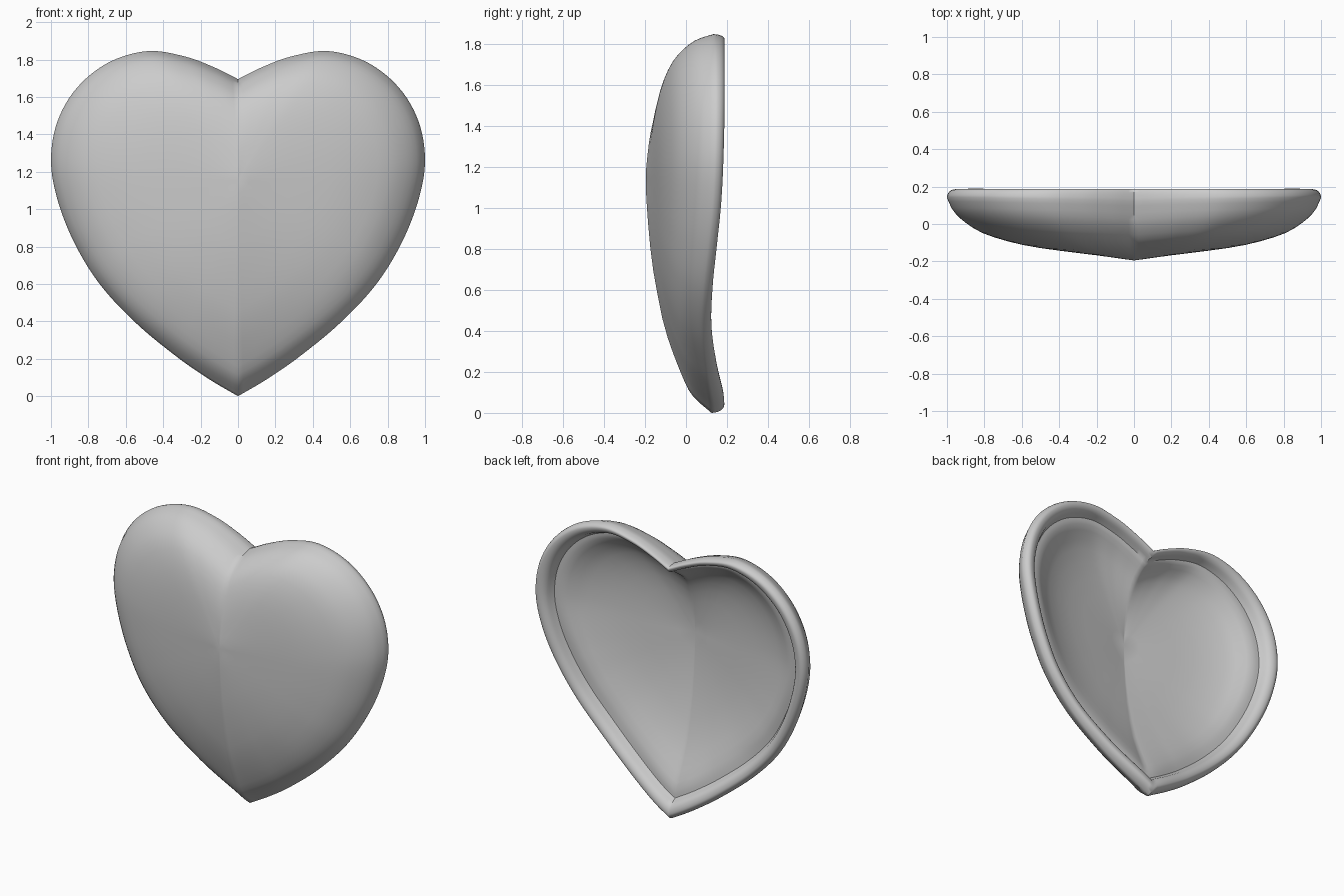
import bpy, bmesh, math

if "Cube" in bpy.data.objects:
    bpy.data.objects.remove(bpy.data.objects["Cube"])


def smooth(pts, t):
    """Cubic (finite-difference tangent) interpolation through (t, v) points."""
    n = len(pts)
    t = max(pts[0][0], min(pts[-1][0], t))
    i = 0
    while i < n - 2 and t > pts[i + 1][0]:
        i += 1

    def slope(k):
        a, b = pts[max(k - 1, 0)], pts[min(k + 1, n - 1)]
        return (b[1] - a[1]) / (b[0] - a[0])
    (t0, v0), (t1, v1) = pts[i], pts[i + 1]
    h = t1 - t0
    u = (t - t0) / h
    return ((2*u**3 - 3*u**2 + 1) * v0 + (u**3 - 2*u**2 + u) * h * slope(i)
            + (3*u**2 - 2*u**3) * v1 + (u**3 - u**2) * h * slope(i + 1))


# Right half of the heart outline (x, z), tip to notch
OUTLINE = [(0, 0), (.15, .088), (.32, .205), (.55, .395), (.74, .6), (.875, .82), (.965, 1.05),
           (1, 1.26), (.965, 1.47), (.86, 1.65), (.69, 1.785), (.48, 1.845),
           (.28, 1.815), (.12, 1.755), (0, 1.695)]
# Front surface depth from centre (0) to edge (1): sideways, down, up
SIDE = [(0, -.195), (.2, -.167), (.4, -.142), (.6, -.11), (.8, -.05), (.9, .01), (.97, .08), (1, .145)]
DOWN = [(0, -.195), (.08, -.194), (.3, -.174), (.435, -.152), (.65, -.1), (.85, -.015), (.93, .035), (1, .125)]
UP = [(0, -.195), (.08, -.194), (.4, -.172), (.65, -.135), (.8, -.09), (.9, -.03), (.96, .03), (1, .12)]
# Back rim depth against height
RIM = [(0, .187), (.05, .183), (.2, .15), (.4, .124), (.6, .13), (.8, .15), (1, .17), (1.2, .181), (1.5, .188), (1.85, .188)]
CZ = 1.15
SEG = 90
WALL = .1

# Resample the outline by chord length
d = [0]
for a, b in zip(OUTLINE, OUTLINE[1:]):
    d.append(d[-1] + math.dist(a, b))
xs = [(t, p[0]) for t, p in zip(d, OUTLINE)]
zs = [(t, p[1]) for t, p in zip(d, OUTLINE)]
rim_pts = [(smooth(xs, d[-1]*i/SEG), smooth(zs, d[-1]*i/SEG)) for i in range(SEG + 1)]
rim_pts[0], rim_pts[-1] = OUTLINE[0], OUTLINE[-1]


def depth(s, x, z):
    """Front depth at fraction s toward outline point (x, z)."""
    c = abs(x) / math.hypot(x, z - CZ)
    v = smooth(UP if z > CZ else DOWN, s)
    y = c * smooth(SIDE, s) + (1 - c) * v
    return y + (smooth(RIM, z) - .188) * s**4


def section(x, z):
    """(s, y) points: front surface, rounded lip, then hollow back."""
    r = smooth(RIM, z)
    out = [(s, depth(s, x, z)) for s in
           (.06, .13, .2, .3, .4, .5, .6, .68, .75, .81, .86, .9, .93, .955, .975, .99, 1)]
    e = out[-1][1]
    # lip: quarter round outside, broader round inside
    for k in range(1, 7):
        a = math.pi/2 * k/6
        out.append((1 - .035*(1 - math.cos(a)), e + (r - e)*math.sin(a)))
    for k in range(1, 6):
        a = math.pi/2 * k/6
        out.append((.965 - .06*math.sin(a), r - .06*(1 - math.cos(a))))
    for s in (.98, .96, .93, .89, .83, .76, .66, .54, .4, .26, .12):
        y = depth(s, x, z) + WALL
        cap = r - .07
        # soft minimum keeps the hollow below the lip
        out.append((s*.91, .5*(y + cap - math.sqrt((y - cap)**2 + .0006))))
    return out


bm = bmesh.new()
cols = []
for x, z in rim_pts:
    cols.append([bm.verts.new((x*s, y, CZ + (z - CZ)*s)) for s, y in section(x, z)])
front = bm.verts.new((0, -.195, CZ))
back = bm.verts.new((0, -.195 + WALL, CZ))
for a, b in zip(cols, cols[1:]):
    bm.faces.new((front, a[0], b[0]))
    bm.faces.new((back, b[-1], a[-1]))
    for k in range(len(a) - 1):
        bm.faces.new((a[k], a[k + 1], b[k + 1], b[k]))

# Mirror the half across x = 0
bmesh.ops.mirror(bm, geom=bm.verts[:] + bm.edges[:] + bm.faces[:],
                 axis='X', merge_dist=1e-5)
bmesh.ops.recalc_face_normals(bm, faces=bm.faces)
mesh = bpy.data.meshes.new("heart_shell")
bm.to_mesh(mesh)
bm.free()
heart = bpy.data.objects.new("heart_shell", mesh)
bpy.context.collection.objects.link(heart)
bpy.context.view_layer.objects.active = heart
heart.select_set(True)
bpy.ops.object.shade_smooth_by_angle(angle=math.radians(50))
